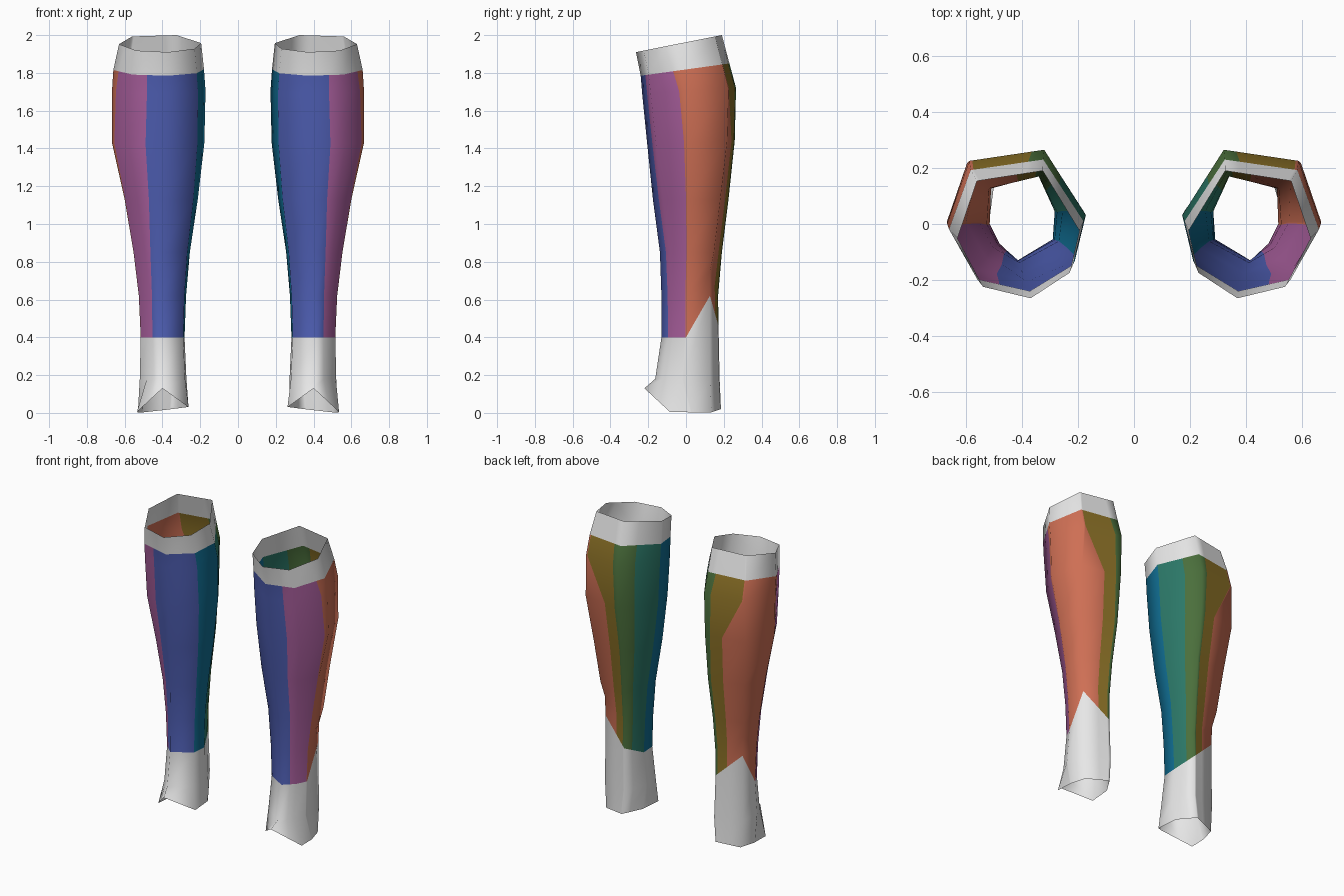
import bpy
from mathutils import Vector

if "Cube" in bpy.data.objects:
    bpy.data.objects.remove(bpy.data.objects["Cube"])

COLOURS = {
    "light_grey": (0.8, 0.8, 0.8), "blue": (0.078, 0.115, 0.46),
    "purple": (0.40, 0.115, 0.34), "coral": (0.62, 0.16, 0.09),
    "olive": (0.26, 0.165, 0.02), "green": (0.07, 0.16, 0.045),
    "teal": (0.025, 0.19, 0.14), "sea_blue": (0.005, 0.15, 0.28),
}
NAMES = list(COLOURS)
mats = []
for name, rgb in COLOURS.items():
    m = bpy.data.materials.new(name)
    m.diffuse_color = (*rgb, 1)
    m.use_nodes = True
    m.node_tree.nodes["Principled BSDF"].inputs["Base Color"].default_value = m.diffuse_color
    mats.append(m)

# Seven-sided sections inside a unit box, starting at the shin and going
# round the outside: front, outer front, outer, outer back, back, inner, inner front
CALF = [(.40, 0), (.79, .09), (1, .47), (.84, .92), (.30, 1), (0, .53), (.08, .2)]
ANKLE = [(.57, 0), (.85, .2), (1, .43), (.98, .85), (.25, 1), (0, .58), (.03, .25)]

# Levels: z at front, rise to the back, x inner, x outer, y front, y back, ankle blend
LEVELS = [
    (1.91, .09, .195, .63, -.265, .19, 0),
    (1.785, .065, .18, .66, -.24, .23, 0),
    (1.69, .03, .172, .667, -.232, .265, 0),
    (1.42, .02, .178, .667, -.205, .258, .1),
    (1.13, 0, .213, .60, -.175, .225, .4),
    (.85, 0, .255, .553, -.138, .19, .7),
    (.62, 0, .275, .525, -.13, .17, .9),
    (.40, 0, .283, .515, -.13, .172, 1),
    (.18, 0, .273, .52, -.163, .178, 1),
]
SLEEVE_TOP, SLEEVE_END = 1, 7
# Lifted corners that make the notch at the back of the heel
LIFT = {(6, 3): .13, (7, 3): .22, (7, 4): .06}
# Flared lower hem over the foot
HEM = [(.40, -.22, .13), (.535, -.085, .005), (.53, .03, .003), (.50, .135, .003),
       (.35, .185, .02), (.275, .07, .03), (.262, -.08, .03)]
# Colour of each strip between neighbouring columns
STRIPS = ["blue", "purple", "purple", "coral", "coral", "coral",
          "olive", "green", "green", "teal", "sea_blue", "blue"]


def ring(i):
    """Corner points of level i, with the colour borders added on its edges."""
    if i == len(LEVELS):
        c = [Vector(p) for p in HEM]
    else:
        z, rise, x0, x1, y0, y1, t = LEVELS[i]
        c = []
        for k, (a, b) in enumerate(zip(CALF, ANKLE)):
            u, v = a[0] + (b[0] - a[0]) * t, a[1] + (b[1] - a[1]) * t
            c.append(Vector((x0 + (x1 - x0) * u, y0 + (y1 - y0) * v,
                             z + rise * v + LIFT.get((i, k), 0))))
    d = min(i / 4, 1)
    olive = .04 if i < 3 else .58
    cut = {0: [.58], 1: [.65 + .3 * d], 3: [olive, .75 + .17 * d], 4: [.4]}
    pts = []
    for k, p in enumerate(c):
        pts.append(p)
        pts += [p.lerp(c[(k + 1) % 7], f) for f in cut.get(k, [])]
    return pts


def leg_sleeve(name, side):
    rows = [ring(i) for i in range(len(LEVELS) + 1)]
    n = len(STRIPS)
    verts = [(side * p.x, p.y, p.z) for row in rows for p in row]
    faces, colours = [], []
    for i in range(len(rows) - 1):
        coloured = SLEEVE_TOP <= i < SLEEVE_END
        for j in range(n):
            k = (j + 1) % n
            f = ((i + 1) * n + j, (i + 1) * n + k, i * n + k, i * n + j)
            faces.append(f if side > 0 else f[::-1])
            colours.append(NAMES.index(STRIPS[j]) if coloured else 0)
    me = bpy.data.meshes.new(name)
    me.from_pydata(verts, [], faces)
    for m in mats:
        me.materials.append(m)
    for poly, c in zip(me.polygons, colours):
        poly.material_index = c
        poly.use_smooth = True
    me.update()
    ob = bpy.data.objects.new(name, me)
    bpy.context.collection.objects.link(ob)


# Mirrored pair of open leg sleeves
leg_sleeve("leg_sleeve_right", 1)
leg_sleeve("leg_sleeve_left", -1)
